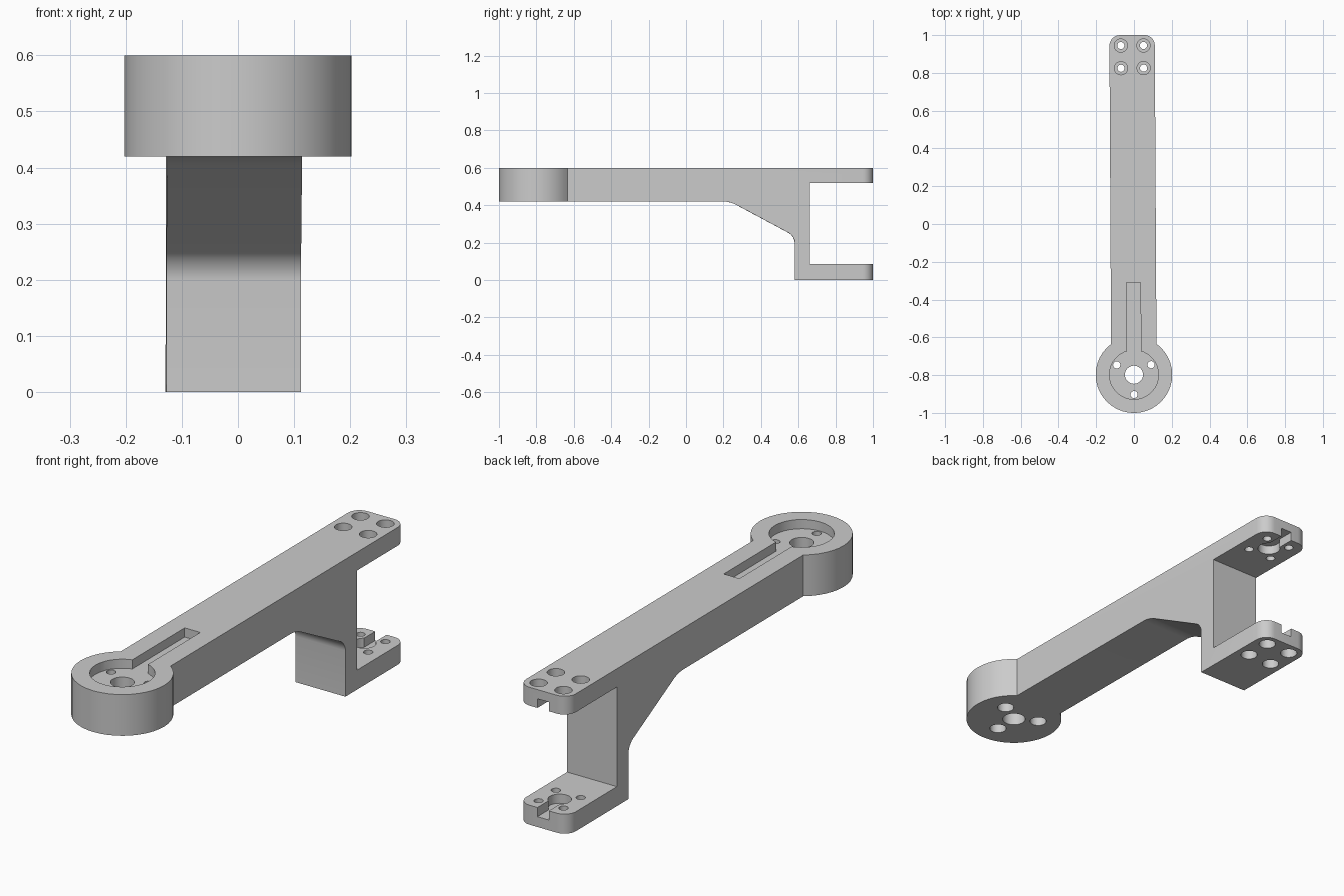
import bpy
import bmesh
import math
from mathutils import Matrix

if "Cube" in bpy.data.objects:
    bpy.data.objects.remove(bpy.data.objects["Cube"], do_unlink=True)

grey = bpy.data.materials.new("light_grey")
grey.use_nodes = True
colour = (0.6, 0.6, 0.6, 1)
grey.diffuse_color = colour
grey.node_tree.nodes["Principled BSDF"].inputs["Base Color"].default_value = colour

# Heights and main sizes
TOP, HUB_BASE = 0.60, 0.42
HUB_Y, HUB_R = -0.798, 0.2025
HALF = 0.12
UPPER, LOWER = 0.52, 0.085
RECESS = 0.04
PLATE_Y = 0.885
EPS = 0.02


def finish(bm, name):
    bmesh.ops.recalc_face_normals(bm, faces=bm.faces)
    mesh = bpy.data.meshes.new(name)
    bm.to_mesh(mesh)
    bm.free()
    mesh.materials.append(grey)
    obj = bpy.data.objects.new(name, mesh)
    bpy.context.scene.collection.objects.link(obj)
    return obj


def cylinder(name, x, y, r, z0, z1, segments=32):
    bm = bmesh.new()
    bmesh.ops.create_cone(bm, cap_ends=True, segments=segments, radius1=r, radius2=r,
                          depth=z1 - z0, matrix=Matrix.Translation((x, y, (z0 + z1) / 2)))
    return finish(bm, name)


def box(name, x, y0, y1, z0, z1, width):
    bm = bmesh.new()
    place = Matrix.Translation((x, (y0 + y1) / 2, (z0 + z1) / 2))
    size = Matrix.Diagonal((width, y1 - y0, z1 - z0, 1))
    bmesh.ops.create_cube(bm, size=1, matrix=place @ size)
    return finish(bm, name)


def combine(target, other, operation):
    mod = target.modifiers.new(other.name, "BOOLEAN")
    mod.operation, mod.solver, mod.object = operation, "EXACT", other
    graph = bpy.context.evaluated_depsgraph_get()
    result = bpy.data.meshes.new_from_object(target.evaluated_get(graph))
    target.modifiers.clear()
    target.data = result
    bpy.data.objects.remove(other, do_unlink=True)


# Arm with its forked end, extruded from a side profile
profile = [(HUB_Y, TOP), (1, TOP), (1, UPPER), (0.66, UPPER), (0.66, LOWER), (1, LOWER),
           (1, 0), (0.58, 0), (0.58, 0.235), (0.235, HUB_BASE), (HUB_Y, HUB_BASE)]
bm = bmesh.new()
side = bm.faces.new([bm.verts.new((-HALF, y, z)) for y, z in profile])
grown = bmesh.ops.extrude_face_region(bm, geom=[side])["geom"]
bmesh.ops.translate(bm, vec=(2 * HALF, 0, 0),
                    verts=[g for g in grown if isinstance(g, bmesh.types.BMVert)])


def edge_at(e, points):
    return all(any(abs(v.co.y - y) + abs(v.co.z - z) < 0.001 for y, z in points) for v in e.verts)


# Rounded gusset bends, then rounded plate corners
bends = [e for e in bm.edges if edge_at(e, [profile[8]]) or edge_at(e, [profile[9]])]
bmesh.ops.bevel(bm, geom=bends, offset=0.035, segments=6, profile=0.5, affect="EDGES")
corners = [e for e in bm.edges if all(v.co.y > 0.999 for v in e.verts)
           and abs(e.verts[0].co.z - e.verts[1].co.z) > 0.05]
bmesh.ops.bevel(bm, geom=corners, offset=0.055, segments=8, profile=0.5, affect="EDGES")
bracket = finish(bm, "bracket_arm")

# Round hub
combine(bracket, cylinder("hub", 0, HUB_Y, HUB_R, HUB_BASE, TOP, 40), "UNION")

# Hub recess, cable slot and centre bore
floor = TOP - RECESS
cuts = [cylinder("hub_recess", 0, HUB_Y, 0.13, floor, TOP + EPS),
        box("cable_slot", 0, HUB_Y, -0.31, floor, TOP + EPS, 0.075),
        cylinder("hub_bore", 0, HUB_Y, 0.048, HUB_BASE - EPS, TOP + EPS)]

# Hub screw holes, counterbored from below
for angle in (30, 150, 270):
    a = math.radians(angle)
    x, y = 0.105 * math.cos(a), HUB_Y + 0.105 * math.sin(a)
    cuts.append(cylinder("hub_screw", x, y, 0.019, HUB_BASE - EPS, TOP, 20))
    cuts.append(cylinder("hub_counterbore", x, y, 0.035, HUB_BASE - EPS, floor - RECESS, 24))

# Both fork plates: inner recess, open slot, four counterbored screw holes
for inner, outer in ((UPPER, TOP), (LOWER, 0)):
    way = 1 if outer > inner else -1
    z0, z1 = sorted((inner - way * EPS, inner + way * RECESS))
    cuts.append(cylinder("plate_recess", 0, PLATE_Y, 0.047, z0, z1))
    cuts.append(box("plate_slot", 0, PLATE_Y, 1 + EPS, z0, z1, 0.055))
    b0, b1 = sorted((outer + way * EPS, outer - way * RECESS))
    h0, h1 = sorted((inner - way * EPS, outer + way * EPS))
    for dx in (-0.06, 0.06):
        for dy in (-0.06, 0.06):
            cuts.append(cylinder("plate_screw", dx, PLATE_Y + dy, 0.019, h0, h1, 20))
            cuts.append(cylinder("plate_counterbore", dx, PLATE_Y + dy, 0.035, b0, b1, 24))

for cut in cuts:
    combine(bracket, cut, "DIFFERENCE")

# Slight swing of the arm about the hub
pivot = Matrix.Translation((0, HUB_Y, 0))
bracket.data.transform(pivot @ Matrix.Rotation(0.0055, 4, "Z") @ pivot.inverted())

# One material, smooth rounds with crisp edges
bracket.data.materials.clear()
bracket.data.materials.append(grey)
for poly in bracket.data.polygons:
    poly.material_index = 0
bpy.ops.object.select_all(action="DESELECT")
bracket.select_set(True)
bpy.context.view_layer.objects.active = bracket
bpy.ops.object.shade_smooth_by_angle(angle=math.radians(30))
